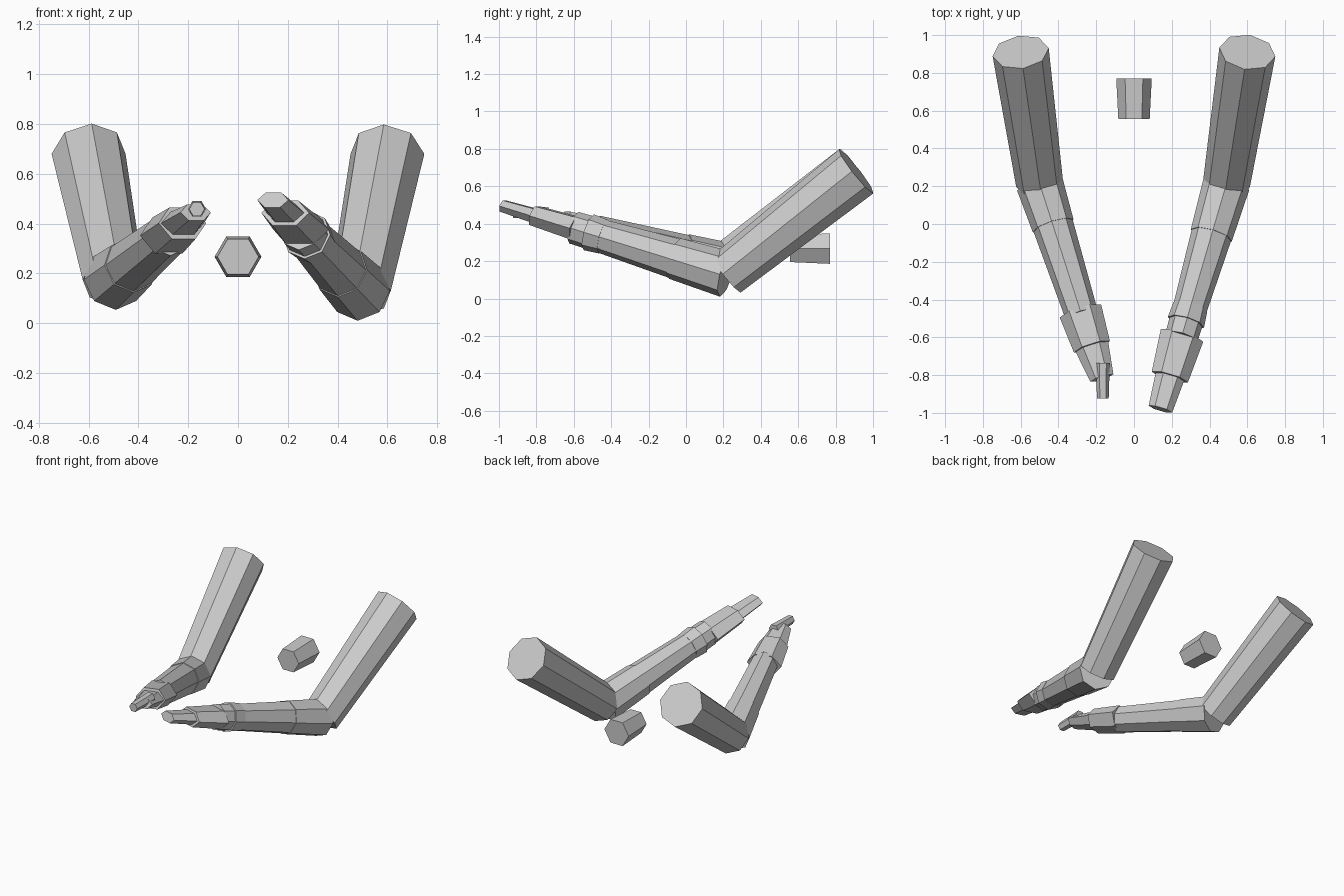
import bpy, bmesh, math
from mathutils import Vector

cube = bpy.data.objects.get("Cube")
if cube:
    bpy.data.objects.remove(cube, do_unlink=True)

mat = bpy.data.materials.new("light_grey")
mat.use_nodes = True
grey = (0.6, 0.6, 0.6, 1)
mat.diffuse_color = grey
mat.node_tree.nodes["Principled BSDF"].inputs["Base Color"].default_value = grey


def tube(name, start, end, r1, r2, sides=8, flat=1.0):
    """Capped, tapered prism between two points; flat squashes its height."""
    start, end = Vector(start), Vector(end)
    axis = (end - start).normalized()
    side = axis.cross(Vector((0, 0, 1))).normalized()
    up = side.cross(axis)
    bm = bmesh.new()
    rings = []
    for centre, r in ((start, r1), (end, r2)):
        ring = []
        for i in range(sides):
            a = math.tau * i / sides
            ring.append(bm.verts.new(
                centre + r * (math.cos(a) * side + flat * math.sin(a) * up)))
        rings.append(ring)
    near, far = rings
    for i in range(sides):
        j = (i + 1) % sides
        bm.faces.new((near[i], near[j], far[j], far[i]))
    bm.faces.new(near)
    bm.faces.new(far)
    bmesh.ops.recalc_face_normals(bm, faces=bm.faces)
    mesh = bpy.data.meshes.new(name)
    bm.to_mesh(mesh)
    bm.free()
    mesh.materials.append(mat)
    obj = bpy.data.objects.new(name, mesh)
    bpy.context.scene.collection.objects.link(obj)
    return obj


def forearm(prefix, elbow, tip, parts):
    """Chain of pieces along the elbow-to-tip line, placed by their y range."""
    elbow, tip = Vector(elbow), Vector(tip)

    def at(y):
        return elbow.lerp(tip, (elbow.y - y) / (elbow.y - tip.y))

    for name, y1, y2, r1, r2, sides, flat in parts:
        tube(prefix + name, at(y1), at(y2), r1, r2, sides, flat)


# Upper arms
left_elbow, right_elbow = (0.49, 0.215, 0.13), (-0.5, 0.215, 0.175)
tube("left_upper_arm", (0.6, 0.91, 0.68), left_elbow, 0.15, 0.125)
tube("right_upper_arm", (-0.6, 0.91, 0.68), right_elbow, 0.15, 0.125)

# Left forearm, cuff and extended hand
forearm("left_", left_elbow, (0.14, -0.98, 0.495), [
    ("sleeve", 0.215, -0.06, 0.125, 0.113, 8, 1),
    ("forearm", -0.05, -0.5, 0.109, 0.088, 8, 1),
    ("cuff", -0.44, -0.52, 0.093, 0.1, 8, 1),
    ("wrist", -0.51, -0.6, 0.09, 0.088, 8, 1),
    ("palm", -0.59, -0.81, 0.117, 0.1, 6, 0.6),
    ("fingers", -0.8, -0.98, 0.079, 0.065, 6, 0.55),
])

# Right forearm and gripping hand
forearm("right_", right_elbow, (-0.17, -0.815, 0.445), [
    ("sleeve", 0.215, -0.01, 0.125, 0.113, 8, 1),
    ("forearm", 0, -0.48, 0.109, 0.088, 8, 1),
    ("palm", -0.46, -0.65, 0.115, 0.1, 6, 0.75),
    ("fingers", -0.64, -0.815, 0.092, 0.064, 6, 0.6),
])

# Small held bar and the larger loose block behind
tube("held_bar", (-0.165, -0.735, 0.458), (-0.165, -0.925, 0.458), 0.037, 0.031, 6)
tube("hexagonal_block", (0, 0.77, 0.267), (0, 0.555, 0.267), 0.094, 0.083, 6)
